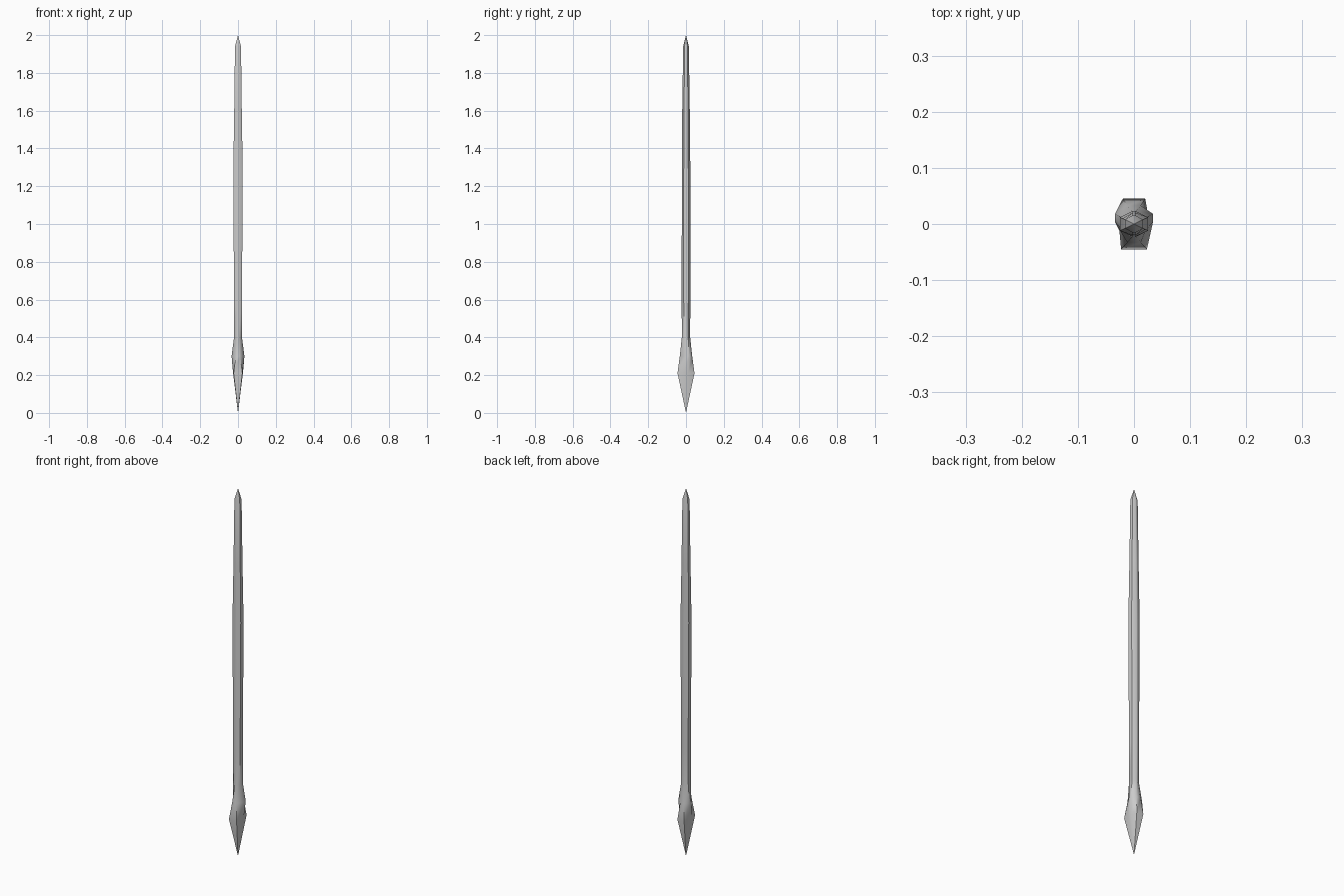
import bpy, bmesh

if "Cube" in bpy.data.objects:
    bpy.data.objects.remove(bpy.data.objects["Cube"])

def loft(name, rings, low_tip, high_tip):
    """Skin mirrored eight-point rings and close both ends in points."""
    bm = bmesh.new()
    loops = []
    for z, fx, fy, sx, s0, s1, bx, by in rings:
        half = [(fx, -fy), (sx, s0), (sx, s1), (bx, by)]
        pts = half + [(-x, y) for x, y in reversed(half)]
        loops.append([bm.verts.new((x, y, z)) for x, y in pts])
    for a, b in zip(loops, loops[1:]):
        for i in range(8):
            j = (i + 1) % 8
            bm.faces.new((a[i], a[j], b[j], b[i]))
    for ring, z in ((loops[0], low_tip), (loops[-1], high_tip)):
        tip = bm.verts.new((0, 0, z))
        for i in range(8):
            bm.faces.new((ring[i], ring[(i + 1) % 8], tip))
    bmesh.ops.recalc_face_normals(bm, faces=bm.faces)
    me = bpy.data.meshes.new(name)
    bm.to_mesh(me)
    bm.free()
    ob = bpy.data.objects.new(name, me)
    bpy.context.collection.objects.link(ob)
    return ob

# z, front x, front y, side x, side y low, side y high, back x, back y
rings = [
    # pointed head: flat front and back ridges, cheeks bulging above
    (0.21, 0.023, 0.045, 0.026, -0.012, 0.012, 0.020, 0.045),
    (0.30, 0.012, 0.033, 0.034, 0.004, 0.018, 0.012, 0.033),
    # six-sided shaft, slightly swollen at the grip
    (0.40, 0.003, 0.022, 0.021, -0.011, 0.011, 0.003, 0.022),
    (0.60, 0.003, 0.023, 0.021, -0.012, 0.012, 0.003, 0.023),
    (1.28, 0.003, 0.022, 0.025, -0.012, 0.012, 0.003, 0.023),
    (1.60, 0.003, 0.020, 0.020, -0.010, 0.010, 0.003, 0.020),
    (1.94, 0.003, 0.015, 0.016, -0.008, 0.008, 0.003, 0.015),
]
spear = loft("pointed_spear", rings, 0.0, 2.0)

bpy.context.view_layer.objects.active = spear
spear.select_set(True)
bpy.ops.object.shade_smooth_by_angle(angle=0.9)
